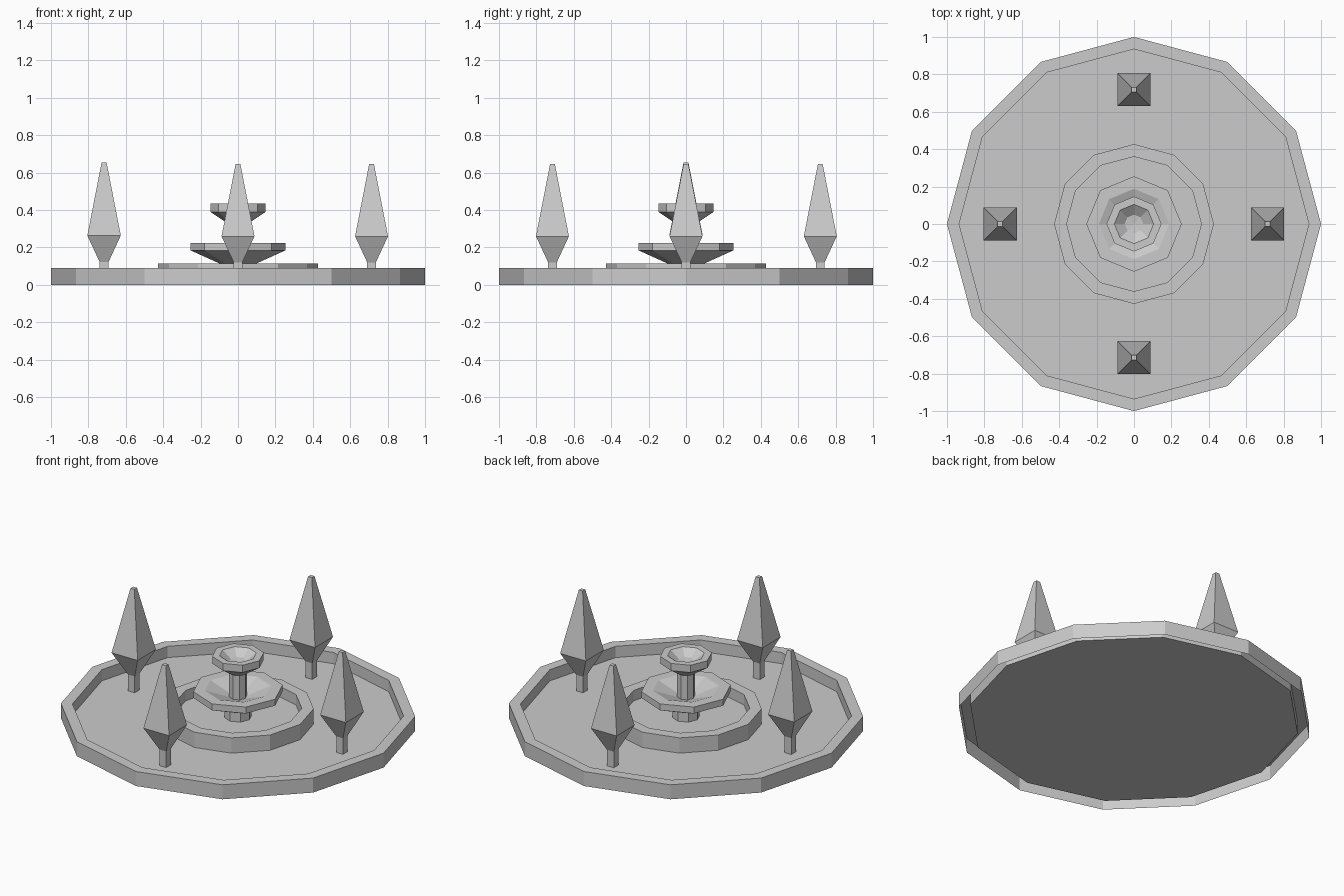
import bpy, bmesh
from math import cos, sin, pi

if "Cube" in bpy.data.objects:
    bpy.data.objects.remove(bpy.data.objects["Cube"])


def lathe(name, profile, sides, turn=0.0, loc=(0, 0, 0)):
    """Spin (radius, z) points, listed from the bottom outside upward, into a flat-sided part."""
    bm = bmesh.new()
    rings = []
    for r, z in profile:
        if r == 0:
            rings.append([bm.verts.new((0, 0, z))] * sides)
        else:
            rings.append([bm.verts.new((r * cos(turn + 2 * pi * i / sides),
                                        r * sin(turn + 2 * pi * i / sides), z))
                          for i in range(sides)])
    for low, high in zip(rings, rings[1:]):
        for i in range(sides):
            j = (i + 1) % sides
            corners = dict.fromkeys((low[i], low[j], high[j], high[i]))
            bm.faces.new(list(corners))
    mesh = bpy.data.meshes.new(name)
    bm.to_mesh(mesh)
    bm.free()
    obj = bpy.data.objects.new(name, mesh)
    obj.location = loc
    bpy.context.collection.objects.link(obj)
    return obj


# Round plaza with raised rim, hollow underneath the rim
lathe("plaza_base", [(1, 0), (1, .09), (.935, .09), (.935, .02), (0, .02)], 12)

# Fountain pool
lathe("fountain_pool", [(.427, .02), (.427, .115), (.36, .115), (.36, .05), (0, .05)], 12)

# Fountain pedestal and lower bowl
lathe("lower_bowl", [(.078, .05), (.078, .105), (.255, .185), (.255, .225),
                     (.188, .225), (.05, .175)], 8)

# Column and upper bowl
lathe("upper_bowl", [(.05, .175), (.05, .325), (.147, .39), (.147, .435),
                     (.105, .435), (.05, .395), (0, .39)], 8)

# Four square-cut trees; the left one is a little larger
tree = [(0, .02), (.023, .02), (.023, .12), (.088, .26), (.013, .645), (0, .645)]
places = {"front": (0, -.714, 1), "right": (.714, 0, 1),
          "back": (0, .718, 1), "left": (-.716, 0, 1.016)}
for side, (x, y, s) in places.items():
    profile = [(r * s * 2 ** .5, .02 + (z - .02) * s) for r, z in tree]
    lathe(side + "_tree", profile, 4, pi / 4, (x, y, 0))
